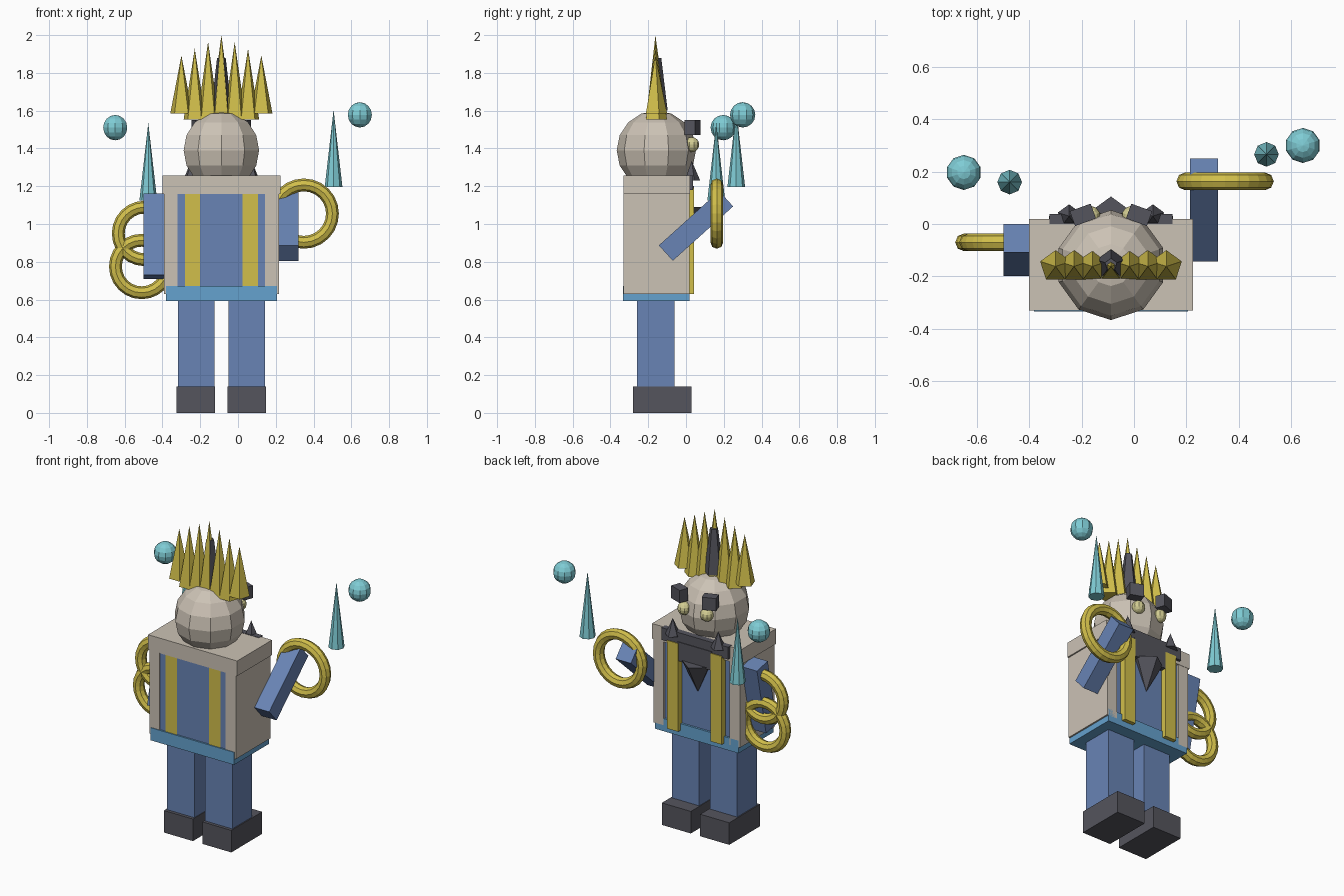
import bpy
import math

old = bpy.data.objects.get("Cube")
if old:
    bpy.data.objects.remove(old, do_unlink=True)


def material(name, r, g, b):
    m = bpy.data.materials.new(name)
    m.use_nodes = True
    m.diffuse_color = (r, g, b, 1)
    m.node_tree.nodes["Principled BSDF"].inputs["Base Color"].default_value = (r, g, b, 1)
    return m


BLUE = material("cloth blue", 0.14, 0.23, 0.46)
CREAM = material("cream", 0.60, 0.54, 0.46)
BELT = material("belt blue", 0.13, 0.36, 0.62)
GOLD = material("gold", 0.64, 0.52, 0.07)
DARK = material("charcoal", 0.09, 0.09, 0.11)
CYAN = material("pale cyan", 0.21, 0.60, 0.66)
EYE = material("pale yellow", 0.65, 0.61, 0.29)


def finish(name, mat):
    ob = bpy.context.object
    ob.name = name
    ob.data.materials.append(mat)
    return ob


def block(name, mat, x, y, z, turn=(0, 0, 0)):
    """Box given as (min, max) ranges on each axis, then turned about its centre."""
    centre = [(a + b) / 2 for a, b in (x, y, z)]
    bpy.ops.mesh.primitive_cube_add(size=1, location=centre)
    ob = finish(name, mat)
    ob.scale = [b - a for a, b in (x, y, z)]
    ob.rotation_euler = [math.radians(t) for t in turn]
    return ob


def spike(name, mat, x, y, base, tip, radius, sides=5, end=0):
    """Upright cone from base height to tip height; also works pointing down."""
    down = tip < base
    bpy.ops.mesh.primitive_cone_add(
        vertices=sides, radius1=end if down else radius, radius2=radius if down else end,
        depth=abs(tip - base), location=(x, y, (base + tip) / 2))
    return finish(name, mat)


def ball(name, mat, place, radius, segments=10, rings=8):
    bpy.ops.mesh.primitive_uv_sphere_add(
        segments=segments, ring_count=rings, radius=radius, location=place)
    return finish(name, mat)


def hoop(name, place, major):
    bpy.ops.mesh.primitive_torus_add(
        major_segments=24, minor_segments=8, major_radius=major, minor_radius=0.034,
        location=place, rotation=(math.pi / 2, 0, 0))
    return finish(name, GOLD)


MID = -0.088          # the body's centre line
HEAD_Y = -0.157
SIDES = (("right", -1), ("left", 1))


def span(side, inner, outer):
    """Mirrored x range measured from the centre line."""
    return sorted((MID + side * inner, MID + side * outer))


# Paired body parts
for label, s in SIDES:
    block(label + "_shoe", DARK, span(s, 0.033, 0.237), (-0.28, 0.03), (0, 0.14))
    block(label + "_leg", BLUE, span(s, 0.037, 0.23), (-0.26, -0.06), (0.14, 0.6))
    block(label + "_coat_panel", CREAM, span(s, 0.232, 0.304), (-0.33, 0.018), (0.63, 1.2))
    block(label + "_strap", GOLD, span(s, 0.113, 0.193), (-0.328, 0.043), (0.63, 1.19))
    ball(label + "_eye", EYE, (MID + s * 0.08, 0.03, 1.42), 0.04)
    block(label + "_brow", DARK, span(s, 0.065, 0.15), (0.005, 0.065), (1.47, 1.55),
          (0, 0, -20 * s))
    spike(label + "_moustache_tip", DARK, MID + s * 0.16, 0.03, 1.23, 1.335, 0.045)

# Torso, coat top and belt
block("torso", BLUE, span(1, -0.24, 0.24), (-0.324, 0.005), (0.64, 1.2))
block("coat_shoulders", CREAM, span(1, -0.313, 0.313), (-0.33, 0.02), (1.16, 1.256))
block("belt", BELT, span(1, -0.294, 0.294), (-0.334, 0.018), (0.592, 0.672))

# Head, moustache and beard
ball("head", CREAM, (MID, HEAD_Y, 1.39), 0.21)
block("moustache", DARK, span(1, -0.235, 0.235), (0, 0.038), (1.18, 1.258))
block("beard", DARK, span(1, -0.12, 0.12), (-0.01, 0.042), (1.08, 1.2))
spike("beard_point", DARK, MID, 0.005, 1.09, 0.9, 0.1)

# Crown: taller spikes toward the middle
for i in range(-3, 4):
    step = abs(i)
    base = 1.585 if step == 3 else 1.552
    spike("crown_spike", GOLD, MID + i * 0.0705, -0.162, base, 2.0 - 0.036 * step, 0.062)
spike("crown_front_jewel", DARK, MID, -0.155, 1.6, 1.88, 0.058, end=0.024)

# Arms, both swung toward the face side
block("right_arm", BLUE, (-0.499, -0.392), (-0.155, -0.045), (0.715, 1.155), (-12, 0, 0))
block("left_arm", BLUE, (0.213, 0.32), (-0.002, 0.108), (0.775, 1.205), (-48, 0, 0))

# Hand rings
hoop("right_upper_ring", (-0.495, -0.07, 0.95), 0.139)
hoop("right_lower_ring", (-0.51, -0.07, 0.775), 0.139)
hoop("left_ring", (0.348, 0.163, 1.055), 0.152)

# Floating orbs and shards
ball("right_orb", CYAN, (-0.65, 0.197, 1.51), 0.067)
ball("left_orb", CYAN, (0.645, 0.3, 1.578), 0.067)
spike("right_shard", CYAN, -0.475, 0.16, 1.125, 1.535, 0.047, 8)
spike("left_shard", CYAN, 0.506, 0.266, 1.195, 1.605, 0.047, 8)
